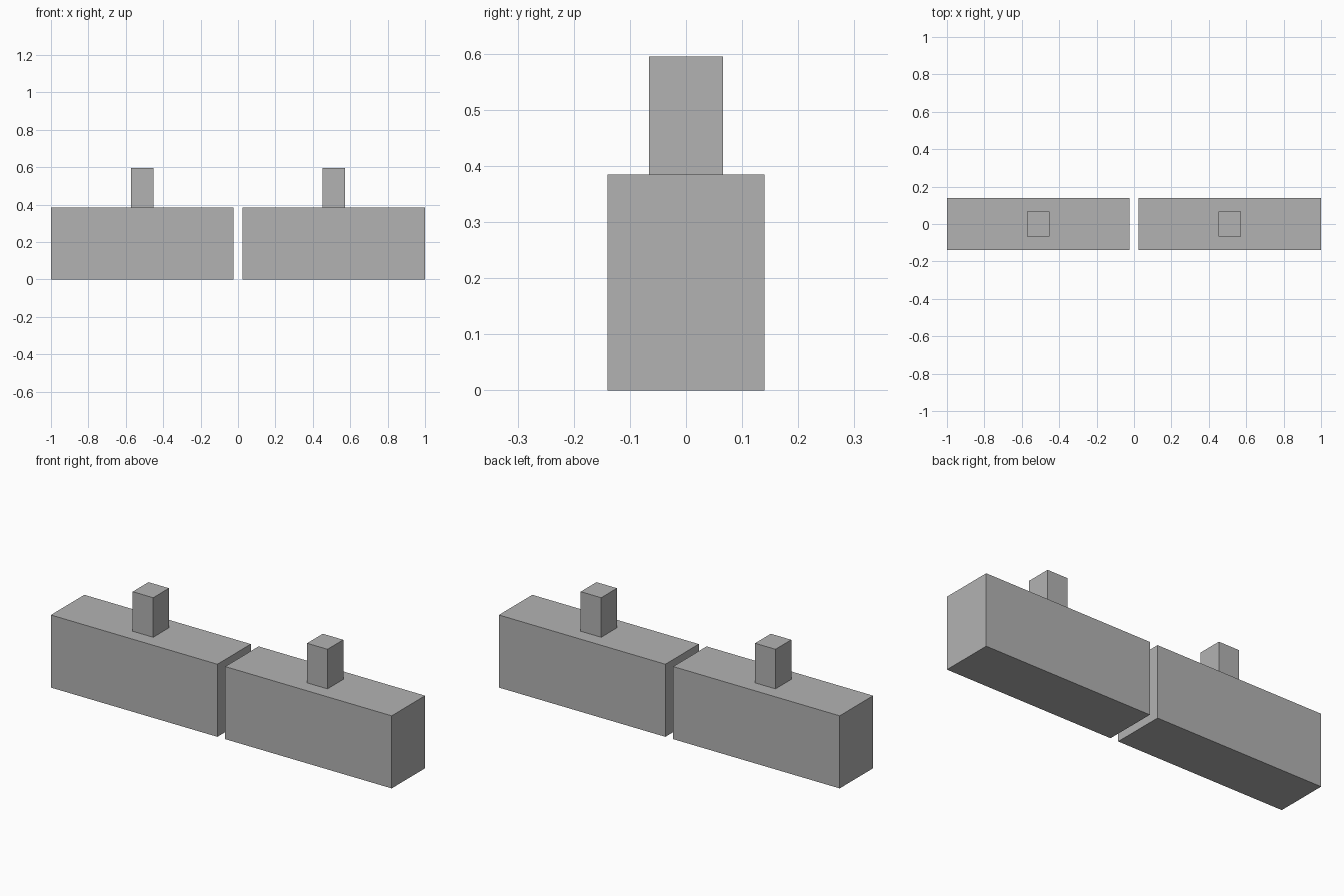
import bpy

cube = bpy.data.objects.get("Cube")
if cube:
    bpy.data.objects.remove(cube, do_unlink=True)

# Single plain grey
GREY = (0.45, 0.45, 0.45, 1.0)
grey = bpy.data.materials.new("plain_grey")
grey.use_nodes = True
grey.diffuse_color = GREY
grey.node_tree.nodes["Principled BSDF"].inputs["Base Color"].default_value = GREY


def add_box(name, x, width, depth, bottom, top):
    """Box centred on x and y = 0, spanning bottom to top."""
    bpy.ops.mesh.primitive_cube_add(size=1, location=(x, 0, (bottom + top) / 2))
    box = bpy.context.object
    box.name = name
    box.scale = (width, depth, top - bottom)
    bpy.ops.object.transform_apply(location=False, rotation=False, scale=True)
    box.data.materials.append(grey)
    return box


GAP = 0.046
BLOCK_WIDTH = 1 - GAP / 2
CENTRE = (1 + GAP / 2) / 2
BLOCK_TOP = 0.385

# Two long blocks, each with a short post on top
for side, sign in (("left", 1), ("right", -1)):
    add_box(side + "_block", sign * CENTRE, BLOCK_WIDTH, 0.28, 0, BLOCK_TOP)
    add_box(side + "_post", sign * CENTRE, 0.12, 0.132, BLOCK_TOP, 0.595)
